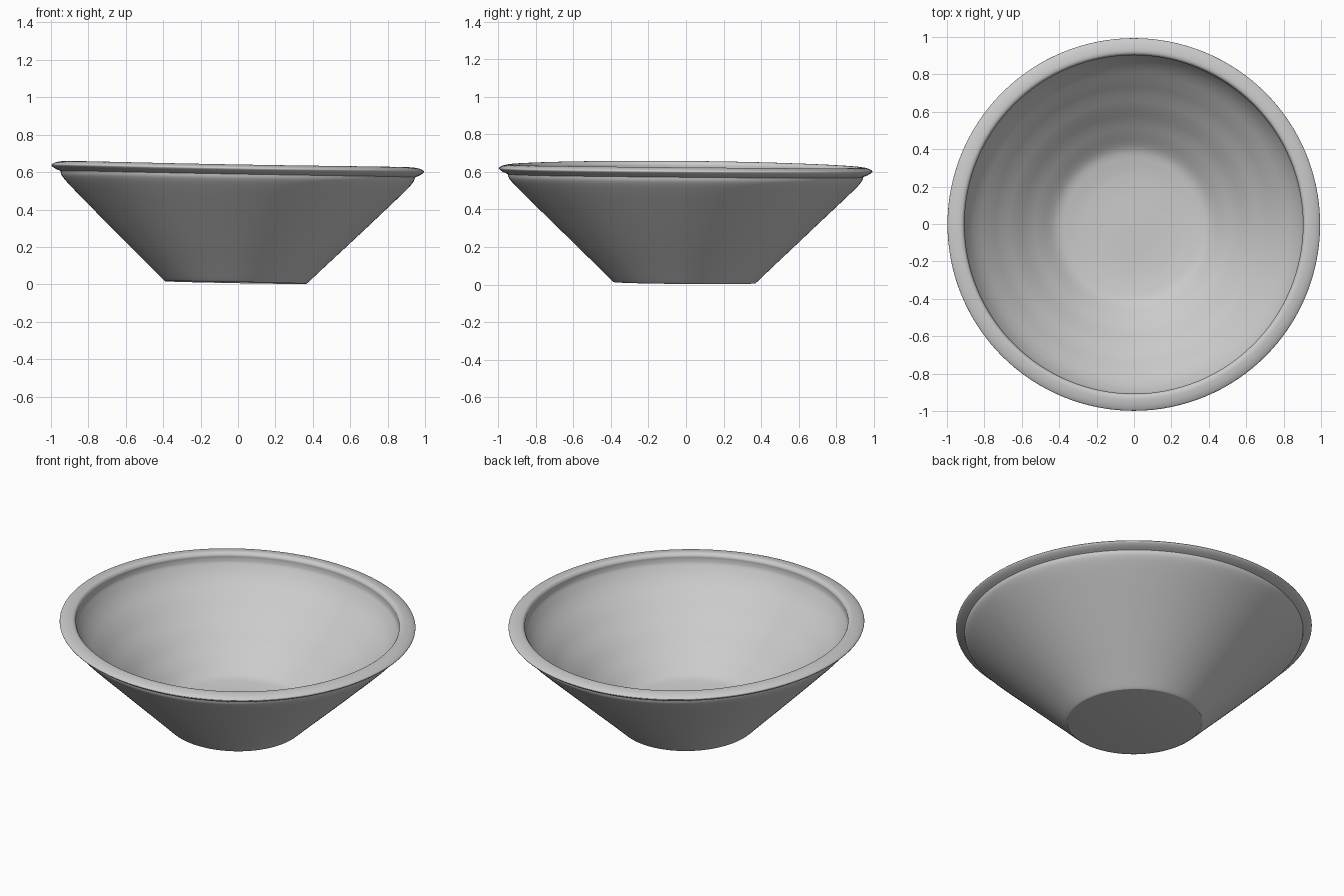
import bpy, bmesh, math
from mathutils import Vector, Matrix

if "Cube" in bpy.data.objects:
    bpy.data.objects.remove(bpy.data.objects["Cube"])

SIDES = 128

# Half cross-section as smooth runs (radius, height); corners between runs stay crisp
outer_wall = [(0.375, 0.0), (0.388, 0.008), (0.47, 0.088), (0.60, 0.213), (0.76, 0.368),
              (0.89, 0.495), (0.938, 0.548), (0.948, 0.575)]
lip = [(0.948, 0.575), (0.975, 0.587), (0.994, 0.601), (0.993, 0.611), (0.968, 0.622),
       (0.935, 0.627), (0.915, 0.623), (0.905, 0.610)]
inner_wall = [(0.905, 0.610), (0.905, 0.585), (0.895, 0.555), (0.84, 0.478), (0.70, 0.345),
              (0.55, 0.212), (0.45, 0.130), (0.36, 0.086), (0.22, 0.073), (0.10, 0.072)]


def smooth_run(points, steps=4):
    """Catmull-Rom sampling through the points."""
    p = [Vector(q) for q in points]
    p = [2 * p[0] - p[1]] + p + [2 * p[-1] - p[-2]]
    out = []
    for i in range(1, len(p) - 2):
        a, b, c, d = p[i - 1:i + 3]
        for k in range(steps):
            t = k / steps
            out.append(0.5 * (2 * b + (c - a) * t + (2 * a - 5 * b + 4 * c - d) * t * t
                              + (3 * b - a - 3 * c + d) * t ** 3))
    return out + [p[-2]]


def throwing_rings(points):
    """Faint ridges left by the potter's wheel inside the bowl."""
    return [Vector((q.x, q.y + 0.003 * math.sin(q.x * 42) * (0.3 < q.x < 0.8)))
            for q in points]


profile = (smooth_run(outer_wall)[:-1] + smooth_run(lip)[:-1]
           + throwing_rings(smooth_run(inner_wall)))

# Turn the profile into a closed solid of revolution
bm = bmesh.new()
rings = []
for q in profile:
    rings.append([bm.verts.new((q.x * math.cos(2 * math.pi * s / SIDES),
                                q.x * math.sin(2 * math.pi * s / SIDES), q.y))
                  for s in range(SIDES)])
for lo, hi in zip(rings, rings[1:]):
    for s in range(SIDES):
        n = (s + 1) % SIDES
        bm.faces.new((lo[s], lo[n], hi[n], hi[s]))

# Underside and centre of the floor
for ring, z in ((rings[0], 0.0), (rings[-1], 0.075)):
    centre = bm.verts.new((0, 0, z))
    for s in range(SIDES):
        bm.faces.new((ring[s], ring[(s + 1) % SIDES], centre))
bmesh.ops.recalc_face_normals(bm, faces=bm.faces)

# Slight hand-made lean: rim is higher at the left and front
bm.transform(Matrix.Translation((-0.012, -0.008, 0.010))
             @ Matrix.Rotation(0.018, 4, 'Y') @ Matrix.Rotation(-0.009, 4, 'X'))

# Gentle waviness of the rim height
for v in bm.verts:
    if v.co.z > 0.3:
        a = math.atan2(v.co.y, v.co.x)
        v.co.z += 0.004 * math.cos(2 * a) * (v.co.z - 0.3) / 0.3

mesh = bpy.data.meshes.new("bowl")
bm.to_mesh(mesh)
bm.free()
bowl = bpy.data.objects.new("bowl", mesh)
bpy.context.collection.objects.link(bowl)
bpy.context.view_layer.objects.active = bowl
bowl.select_set(True)
bpy.ops.object.shade_smooth_by_angle(angle=math.radians(40))
